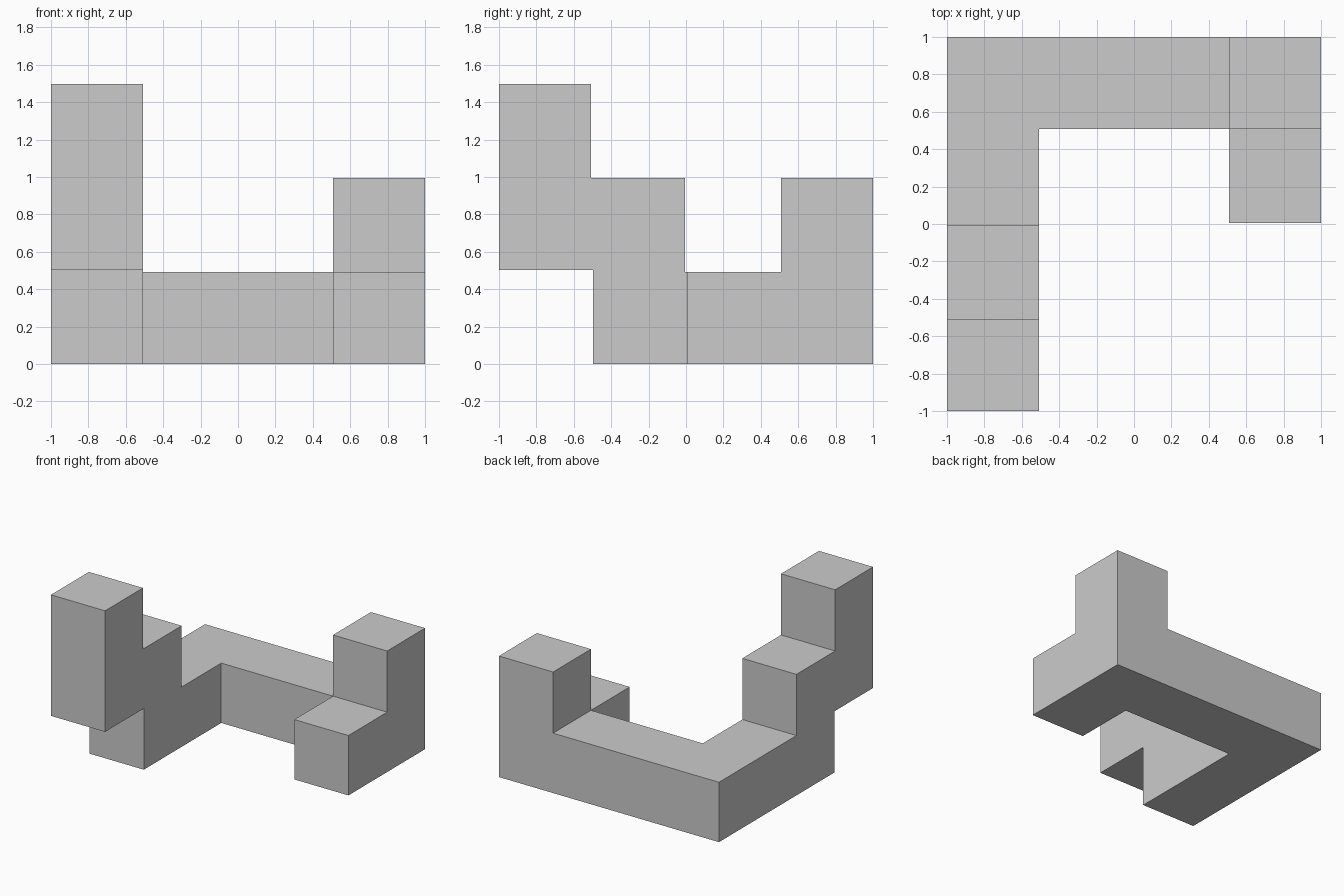
import bpy, bmesh

if "Cube" in bpy.data.objects:
    bpy.data.objects.remove(bpy.data.objects["Cube"])

P = 0.5027          # spacing between cubes
S = 2 - 3 * P       # side of one cube


def lo(i):
    """Near edge of cube i, counted from 0."""
    return i * P


def hi(i):
    """Far edge of cube i."""
    return i * P + S


def arm(name, x0, profile):
    """Extrude a side profile of (y, z) points by one cube along x."""
    bm = bmesh.new()
    face = bm.faces.new([bm.verts.new((x0, y - 1, z)) for y, z in profile])
    ext = bmesh.ops.extrude_face_region(bm, geom=[face])
    moved = [v for v in ext["geom"] if isinstance(v, bmesh.types.BMVert)]
    bmesh.ops.translate(bm, verts=moved, vec=(S, 0, 0))
    bmesh.ops.recalc_face_normals(bm, faces=bm.faces)
    mesh = bpy.data.meshes.new(name)
    bm.to_mesh(mesh)
    bm.free()
    obj = bpy.data.objects.new(name, mesh)
    bpy.context.collection.objects.link(obj)
    return obj


# Left arm: low run, climbing forward in two overhanging steps
body = arm("cube_puzzle_piece", -1, [
    (2, 0), (lo(1), 0), (lo(1), lo(1)), (0, lo(1)), (0, hi(2)),
    (hi(0), hi(2)), (hi(0), hi(1)), (hi(1), hi(1)), (hi(1), hi(0)), (2, hi(0))])

# Right arm: low front cube with a post at the back
right_arm = arm("right_arm", 1 - S, [
    (2, 0), (lo(2), 0), (lo(2), hi(0)), (lo(3), hi(0)), (lo(3), hi(1)), (2, hi(1))])

# Back bar joining the two arms
bpy.ops.mesh.primitive_cube_add(size=1, location=(0, 1 - S / 2, S / 2))
back_bar = bpy.context.object
back_bar.name = "back_bar"
back_bar.scale = (2, S, S)
bpy.ops.object.transform_apply(location=True, rotation=False, scale=True)

# Fuse everything into one solid
bpy.context.view_layer.objects.active = body
for part in (back_bar, right_arm):
    mod = body.modifiers.new("union", 'BOOLEAN')
    mod.operation = 'UNION'
    mod.solver = 'EXACT'
    mod.object = part
    bpy.ops.object.modifier_apply(modifier=mod.name)
    bpy.data.objects.remove(part)

# Merge leftover flat seams
bm = bmesh.new()
bm.from_mesh(body.data)
bmesh.ops.remove_doubles(bm, verts=bm.verts, dist=1e-4)
bmesh.ops.dissolve_limit(bm, angle_limit=0.01, verts=bm.verts, edges=bm.edges)
bm.to_mesh(body.data)
bm.free()
